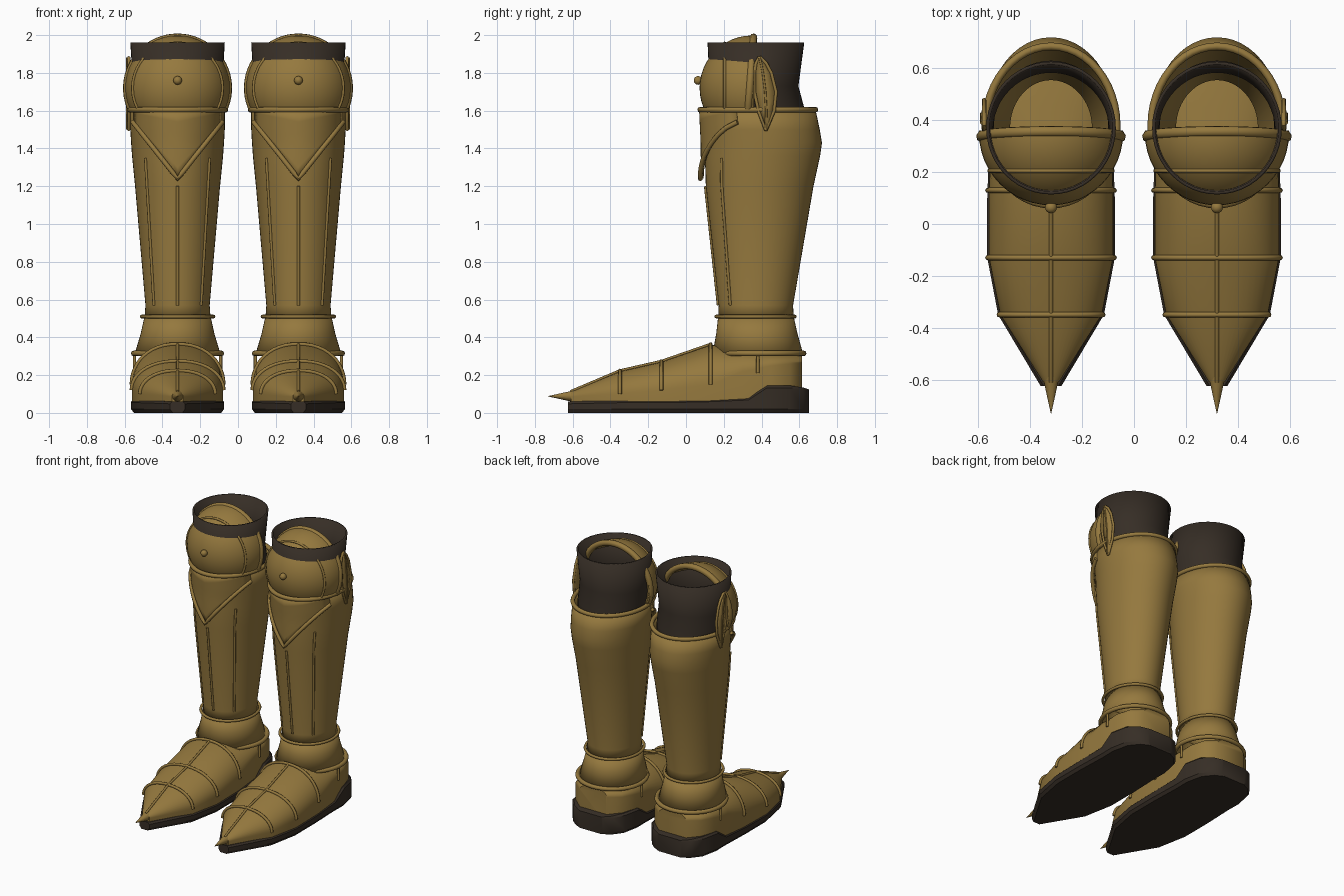
import bpy, bmesh
from math import sin, cos, pi, sqrt, radians
from mathutils import Vector, Matrix

if "Cube" in bpy.data.objects:
    bpy.data.objects.remove(bpy.data.objects["Cube"])

CX = 0.32  # centre of the left leg; the right one is mirrored


def material(name, rgb):
    m = bpy.data.materials.new(name)
    m.use_nodes = True
    m.diffuse_color = (*rgb, 1)
    m.node_tree.nodes["Principled BSDF"].inputs["Base Color"].default_value = (*rgb, 1)
    return m


BRASS = material("aged brass", (0.30, 0.19, 0.048))
LEATHER = material("dark leather", (0.037, 0.027, 0.019))


def finish(ob, mat, thick=0, angle=35):
    """Colour, smooth, thicken inward and mirror to the other leg."""
    me = ob.data
    me.materials.clear()
    me.materials.append(mat)
    me.shade_smooth()
    me.set_sharp_from_angle(angle=radians(angle))
    if thick:
        s = ob.modifiers.new("thickness", 'SOLIDIFY')
        s.thickness, s.offset = thick, -1
    mir = ob.modifiers.new("other leg", 'MIRROR')
    mir.use_mirror_merge = False
    return ob


def from_bmesh(name, bm, mat, thick=0, angle=35):
    me = bpy.data.meshes.new(name)
    bm.to_mesh(me)
    bm.free()
    ob = bpy.data.objects.new(name, me)
    bpy.context.collection.objects.link(ob)
    return finish(ob, mat, thick, angle)


def loft(name, rings, mat, closed=True, caps=False, thick=0, angle=35):
    bm = bmesh.new()
    rows = [[bm.verts.new((p[0] + CX, p[1], p[2])) for p in r] for r in rings]
    n = len(rows[0])
    for a, b in zip(rows, rows[1:]):
        for i in range(n if closed else n - 1):
            j = (i + 1) % n
            bm.faces.new((a[i], a[j], b[j], b[i]))
    if caps:
        bm.faces.new(rows[0][::-1])
        bm.faces.new(rows[-1])
        bmesh.ops.recalc_face_normals(bm, faces=bm.faces)
    return from_bmesh(name, bm, mat, thick, angle)


def tube(name, pts, r, cyclic=False, mat=BRASS):
    cu = bpy.data.curves.new(name, 'CURVE')
    cu.dimensions = '3D'
    cu.bevel_depth, cu.bevel_resolution, cu.use_fill_caps = r, 2, True
    sp = cu.splines.new('POLY')
    sp.points.add(len(pts) - 1)
    for q, p in zip(sp.points, pts):
        q.co = (p[0] + CX, p[1], p[2], 1)
    sp.use_cyclic_u = cyclic
    ob = bpy.data.objects.new(name, cu)
    bpy.context.collection.objects.link(ob)
    bpy.ops.object.select_all(action='DESELECT')
    ob.select_set(True)
    bpy.context.view_layer.objects.active = ob
    bpy.ops.object.convert(target='MESH')
    return finish(bpy.context.view_layer.objects.active, mat, angle=50)


def oval(z, cy, hx, ry, n=48):
    return [(hx * cos(2 * pi * i / n), cy + ry * sin(2 * pi * i / n), z) for i in range(n)]


def sample(table, k):
    """Linear lookup of a profile row."""
    k = min(max(k, table[0][0]), table[-1][0])
    for a, b in zip(table, table[1:]):
        if k <= b[0]:
            t = (k - a[0]) / (b[0] - a[0])
            return [u + (v - u) * t for u, v in zip(a, b)]


# Shin: height, centre y, half width, half depth
SHIN = [(0.50, 0.37, 0.175, 0.20), (0.57, 0.37, 0.17, 0.197), (1.2, 0.39, 0.225, 0.285),
        (1.36, 0.405, 0.241, 0.305), (1.43, 0.41, 0.246, 0.31), (1.5, 0.402, 0.25, 0.306),
        (1.61, 0.388, 0.25, 0.297)]
loft("greave", [oval(*r) for r in SHIN], BRASS, thick=0.012)


def shin_front(x, z, out=0.0):
    _, cy, hx, ry = sample(SHIN, z)
    return (x, cy - ry * sqrt(max(0, 1 - (x / hx) ** 2)) - out, z)


# Ankle flare and the rings around the leg
loft("ankle_guard", [oval(0.51, 0.37, 0.175, 0.2), oval(0.42, 0.375, 0.195, 0.215),
                     oval(0.32, 0.38, 0.225, 0.238)][::-1], BRASS, thick=0.012)
tube("greave_rim", oval(1.605, 0.38, 0.253, 0.305), 0.015, True)
tube("ankle_ring", oval(0.51, 0.368, 0.19, 0.208), 0.01, True)
tube("heel_ring", oval(0.315, 0.395, 0.232, 0.228), 0.015, True)

# Flutes down the shin
for name, xt, xb, zt in (("centre", 0, 0, 1.2), ("inner", -0.17, -0.125, 1.35), ("outer", 0.17, 0.125, 1.35)):
    path = []
    for i in range(13):
        t = i / 12
        path.append(shin_front(xt + (xb - xt) * t, zt + (0.57 - zt) * t, 0.002))
    tube(name + "_flute", path, 0.008)

# Pointed plate below the knee, with a raised edge
us = [i / 10 for i in range(-10, 11)]
point_z = lambda u: 1.24 + 0.30 * abs(u)
loft("shin_point_plate",
     [[shin_front(0.235 * u, point_z(u) + (1.6 - point_z(u)) * k / 6, 0.022) for k in range(7)] for u in us],
     BRASS, closed=False, thick=-0.012)
tube("shin_point_edge", [shin_front(0.237 * u, point_z(u), 0.028) for u in us], 0.013)

# Leather cuff
loft("cuff", [oval(1.5, 0.38, 0.232, 0.25), oval(1.6, 0.375, 0.235, 0.255), oval(1.73, 0.36, 0.236, 0.235),
              oval(1.96, 0.37, 0.25, 0.256)], LEATHER, thick=0.012)

# Domed knee cap: front of a sphere, trimmed at the greave
KNEE = Vector((0, 0.35, 1.72))
bm = bmesh.new()
bmesh.ops.create_uvsphere(bm, u_segments=48, v_segments=24, radius=0.278,
                          matrix=Matrix.Translation(KNEE + Vector((CX, 0, 0))))
for co, no in (((0, 0.36, 0), (0, 1, 0)), ((0, 0, 1.6), (0, 0, -1))):
    bmesh.ops.bisect_plane(bm, geom=bm.verts[:] + bm.edges[:] + bm.faces[:],
                           plane_co=co, plane_no=no, clear_outer=True)
from_bmesh("knee_cap", bm, BRASS, thick=0.01)


def knee_arc(r, y, tilt, a0=-27):
    pts = []
    for i in range(41):
        a = radians(a0 + (180 - 2 * a0) * i / 40)
        pts.append((r * cos(a), y + tilt * sin(a), KNEE.z + r * sin(a)))
    return pts


tube("knee_rim", knee_arc(0.268, 0.337, 0.02), 0.021)
tube("knee_ridge", knee_arc(0.238, 0.205, 0), 0.008)
bm = bmesh.new()
bmesh.ops.create_uvsphere(bm, u_segments=16, v_segments=10, radius=0.023,
                          matrix=Matrix.Translation((CX, 0.064, 1.76)))
from_bmesh("knee_stud", bm, BRASS)

# Leaf-shaped wing outside the knee: height, front edge, back edge
LEAF = [(1.5, 0.42, 0.426), (1.6, 0.383, 0.467), (1.7, 0.362, 0.477),
        (1.8, 0.362, 0.452), (1.85, 0.37, 0.425), (1.88, 0.385, 0.395)]
WX = 0.258
loft("knee_wing", [[(WX, a, z), (WX + 0.012, (a + b) / 2, z), (WX, b, z)] for z, a, b in LEAF],
     BRASS, closed=False, thick=0.008)
tube("wing_edge", [(WX, a, z) for z, a, b in LEAF] + [(WX, b, z) for z, a, b in LEAF[::-1]], 0.009, True)
tube("wing_vein", [(WX + 0.01, (a + b) / 2, z) for z, a, b in LEAF], 0.006)

# Foot: y, half width, wall height, top height
FOOT = [(-0.61, 0.03, 0.085, 0.11), (-0.35, 0.196, 0.10, 0.22), (-0.13, 0.24, 0.12, 0.27),
        (0.13, 0.24, 0.15, 0.36), (0.3, 0.232, 0.22, 0.345), (0.45, 0.222, 0.25, 0.33),
        (0.55, 0.19, 0.26, 0.32), (0.615, 0.11, 0.26, 0.31)]


def foot_arch(y, out=0.0):
    _, hw, wall, top = sample(FOOT, y)
    pts = []
    for i in range(25):
        a = pi * i / 24
        c = cos(a)
        pts.append(((hw + out) * (1 if c > 0 else -1) * abs(c) ** 0.9, y,
                    wall + (top + out - wall) * sin(a)))
    return pts


def foot_section(y):
    arch = foot_arch(y)
    return [(arch[0][0], y, 0.06)] + arch + [(arch[-1][0], y, 0.06)]


loft("sabaton", [foot_section(r[0]) for r in FOOT], BRASS, caps=True, angle=40)
for i, y in enumerate((0.13, -0.13, -0.35)):
    tube("foot_rib_%d" % (i + 1), foot_arch(y, 0.004), 0.01)
tube("foot_spine", [(0, r[0], r[3] + 0.003) for r in FOOT[:4]], 0.008)
for side, name in ((-1, "inner"), (1, "outer")):
    tube(name + "_heel_rib", [(side * 0.228, 0.38, 0.21), (side * 0.228, 0.38, 0.31)], 0.009)

# Toe spike
bm = bmesh.new()
bmesh.ops.create_cone(bm, cap_ends=True, segments=16, radius1=0.034, radius2=0.001, depth=0.15,
                      matrix=Matrix.Translation((CX, -0.655, 0.088)) @ Matrix.Rotation(pi / 2, 4, 'X'))
from_bmesh("toe_spike", bm, BRASS)

# Sole with raised heel cup: y, half width, top height
SOLE = [(-0.625, 0.04, 0.06), (-0.35, 0.204, 0.066), (-0.13, 0.246, 0.066), (0.1, 0.246, 0.07),
        (0.33, 0.238, 0.08), (0.43, 0.24, 0.145), (0.55, 0.215, 0.145), (0.62, 0.16, 0.135),
        (0.65, 0.1, 0.125)]
loft("sole", [[(-w + 0.015, y, 0), (-w, y, 0.02), (-w, y, t - 0.012), (-w + 0.012, y, t),
               (w - 0.012, y, t), (w, y, t - 0.012), (w, y, 0.02), (w - 0.015, y, 0)]
              for y, w, t in SOLE], LEATHER, caps=True, angle=30)
